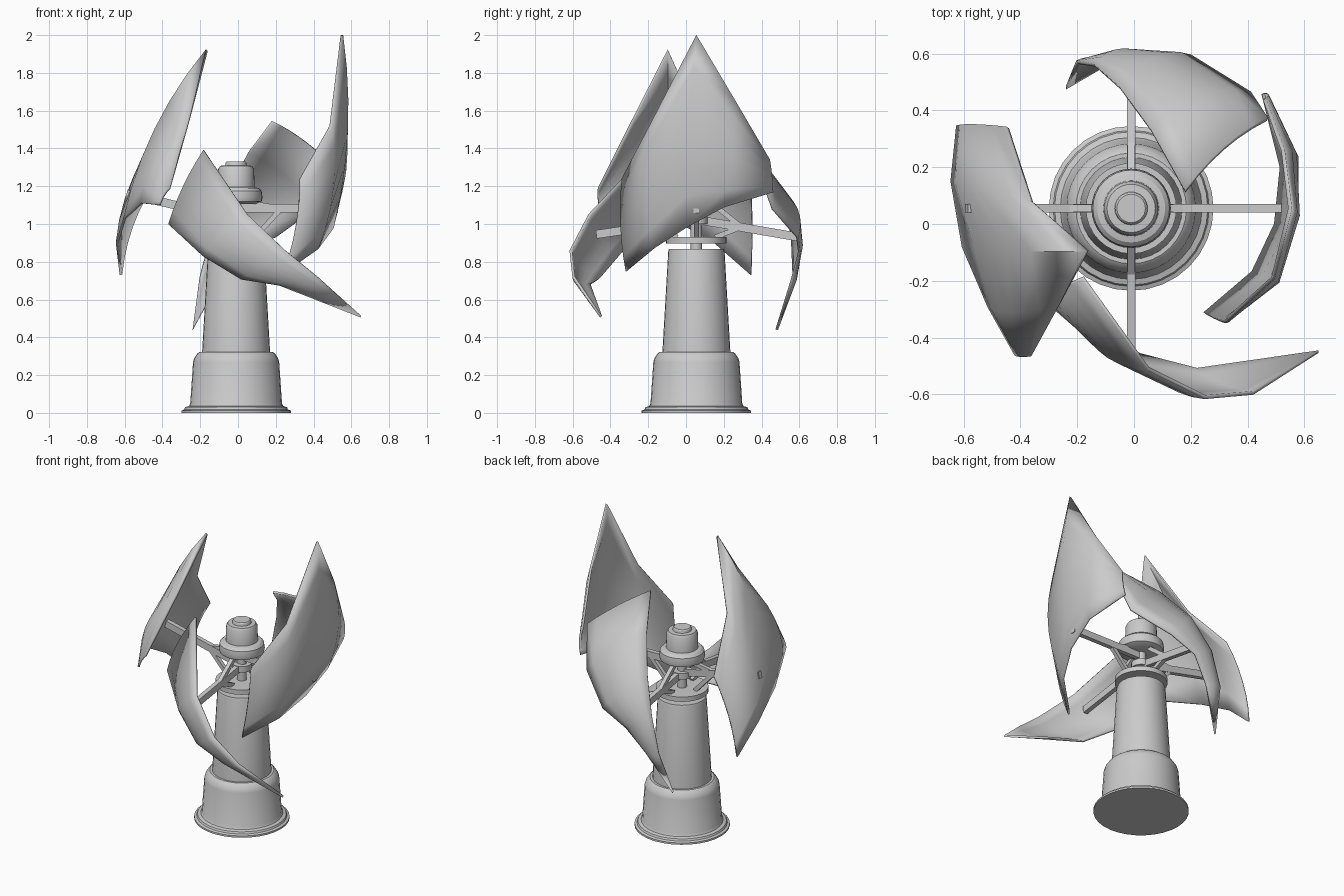
import bpy, bmesh, math
from mathutils import Vector

if "Cube" in bpy.data.objects:
    bpy.data.objects.remove(bpy.data.objects["Cube"])

CX, CY = -0.01, 0.055   # rotor axis


def make_object(name, bm, angle=30):
    bmesh.ops.recalc_face_normals(bm, faces=bm.faces)
    me = bpy.data.meshes.new(name)
    bm.to_mesh(me)
    bm.free()
    ob = bpy.data.objects.new(name, me)
    bpy.context.collection.objects.link(ob)
    bpy.ops.object.select_all(action='DESELECT')
    ob.select_set(True)
    bpy.context.view_layer.objects.active = ob
    bpy.ops.object.shade_smooth_by_angle(angle=math.radians(angle))
    return ob


def lathe(name, profile, n=32):
    """Closed solid of revolution about the rotor axis."""
    bm = bmesh.new()
    rings = [[bm.verts.new((CX + r * math.cos(2 * math.pi * i / n),
                            CY + r * math.sin(2 * math.pi * i / n), z))
              for i in range(n)] for r, z in profile]
    for a, b in zip(rings, rings[1:]):
        for i in range(n):
            j = (i + 1) % n
            bm.faces.new((a[i], a[j], b[j], b[i]))
    bm.faces.new(rings[0][::-1])
    bm.faces.new(rings[-1])
    return make_object(name, bm)


def bar(name, a, b, w, h):
    """Rectangular bar from a to b."""
    a, b = Vector(a), Vector(b)
    d = (b - a).normalized()
    side = d.cross(Vector((0, 0, 1))).normalized()
    up = side.cross(d)
    bm = bmesh.new()
    ends = [[bm.verts.new(p + side * s * w / 2 + up * t * h / 2)
             for s, t in ((-1, -1), (1, -1), (1, 1), (-1, 1))] for p in (a, b)]
    bm.faces.new(ends[0])
    bm.faces.new(ends[1])
    for i in range(4):
        j = (i + 1) % 4
        bm.faces.new((ends[0][i], ends[0][j], ends[1][j], ends[1][i]))
    return make_object(name, bm)


def blade(name, upper, lower, bulge, rows=6):
    """Curved sail between two edge paths, bulging away from the axis."""
    up = [Vector(p) for p in upper]
    lo = [Vector(p) for p in lower]
    n = len(up)
    bm = bmesh.new()
    cols = []
    for i in range(n):
        k0, k1 = max(i - 1, 0), min(i + 1, n - 1)
        along = (up[k1] + lo[k1]) - (up[k0] + lo[k0])
        mid = (up[i] + lo[i]) / 2
        across = up[i] - lo[i]
        nor = across.cross(along)
        if nor.length > 1e-6:
            nor.normalize()
        if nor.dot(Vector((mid.x - CX, mid.y - CY, 0))) < 0:
            nor = -nor
        amount = bulge * (0.55 if i in (0, n - 1) else 1) * min(1, across.length / 0.4)
        cols.append([bm.verts.new(lo[i].lerp(up[i], t) + nor * amount * 4 * t * (1 - t))
                     for t in (r / rows for r in range(rows + 1))])
    for a, b in zip(cols, cols[1:]):
        for r in range(rows):
            bm.faces.new((a[r], b[r], b[r + 1], a[r + 1]))
    bmesh.ops.remove_doubles(bm, verts=bm.verts, dist=1e-4)
    ob = make_object(name, bm, 35)
    m = ob.modifiers.new("thickness", 'SOLIDIFY')
    m.thickness, m.offset = 0.014, 0
    return ob


# Tower with flanged base
lathe("tower", [(0.29, 0), (0.29, 0.012), (0.275, 0.018), (0.27, 0.03), (0.25, 0.036),
                (0.243, 0.05), (0.228, 0.27), (0.222, 0.29), (0.205, 0.315), (0.195, 0.322),
                (0.18, 0.322), (0.149, 0.855), (0.145, 0.868)])

# Rotor shaft, discs and motor cap
lathe("shaft", [(0.03, 0.86), (0.03, 1.14)], 16)
lathe("lower_disc", [(0.16, 0.898), (0.16, 0.93)])
lathe("middle_disc", [(0.06, 1.0), (0.06, 1.04)], 24)
lathe("motor_cap", [(0.10, 1.105), (0.135, 1.12), (0.14, 1.14), (0.135, 1.175), (0.12, 1.19),
                    (0.098, 1.195), (0.095, 1.29), (0.085, 1.308), (0.058, 1.31),
                    (0.055, 1.325), (0.05, 1.33)])

# Four arms with braces to the hub
for name, ang, reach, z0, z1 in (("right", 0, 0.54, 1.085, 1.08), ("back", 90, 0.545, 1.02, 0.93),
                                 ("left", 180, 0.58, 1.03, 1.16), ("front", 270, 0.53, 1.02, 0.945)):
    c, s = math.cos(math.radians(ang)), math.sin(math.radians(ang))
    P = lambda r, z: (CX + r * c, CY + r * s, z)
    bar(name + "_arm", P(0.02, z0), P(reach, z1), 0.03, 0.045)
    zj = z0 + (z1 - z0) * 0.4
    bar(name + "_lower_brace", P(0.10, 0.93), P(0.24, zj), 0.026, 0.026)
    bar(name + "_upper_brace", P(0.08, 1.11), P(0.24, zj), 0.026, 0.026)

# Sails: upper edge, lower edge, bulge
blade("right_blade",
      [(.33, -.335, 1.24), (.49, -.19, 1.52), (.55, .055, 2.0), (.525, .26, 1.65), (.46, .44, 1.34)],
      [(.25, -.315, .75), (.42, -.17, .87), (.50, 0, .98), (.52, .2, 1.09), (.455, .46, 1.17)], 0.05)
blade("left_blade",
      [(-.445, .34, 1.22), (-.36, .08, 1.52), (-.165, -.095, 1.92), (-.26, -.28, 1.55), (-.36, -.46, 1.19)],
      [(-.62, .345, .73), (-.64, .15, .9), (-.60, -.08, 1.03), (-.51, -.29, 1.11), (-.415, -.46, 1.1)], 0.06)
blade("front_blade",
      [(-.18, -.19, 1.39), (.05, -.51, 1.05), (.25, -.61, .86), (.42, -.595, .72), (.65, -.45, .51)],
      [(-.365, -.22, 1.0), (-.18, -.36, .83), (.02, -.46, .71), (.22, -.51, .68), (.65, -.45, .51)], 0.045)
blade("back_blade",
      [(.18, .115, 1.54), (.06, .33, 1.38), (-.05, .48, 1.18), (-.14, .56, .95), (-.20, .57, .72), (-.24, .48, .44)],
      [(.47, .37, 1.34), (.41, .46, 1.08), (.2, .59, .93), (.02, .6, .85), (-.1, .56, .7), (-.24, .48, .44)], 0.06)
